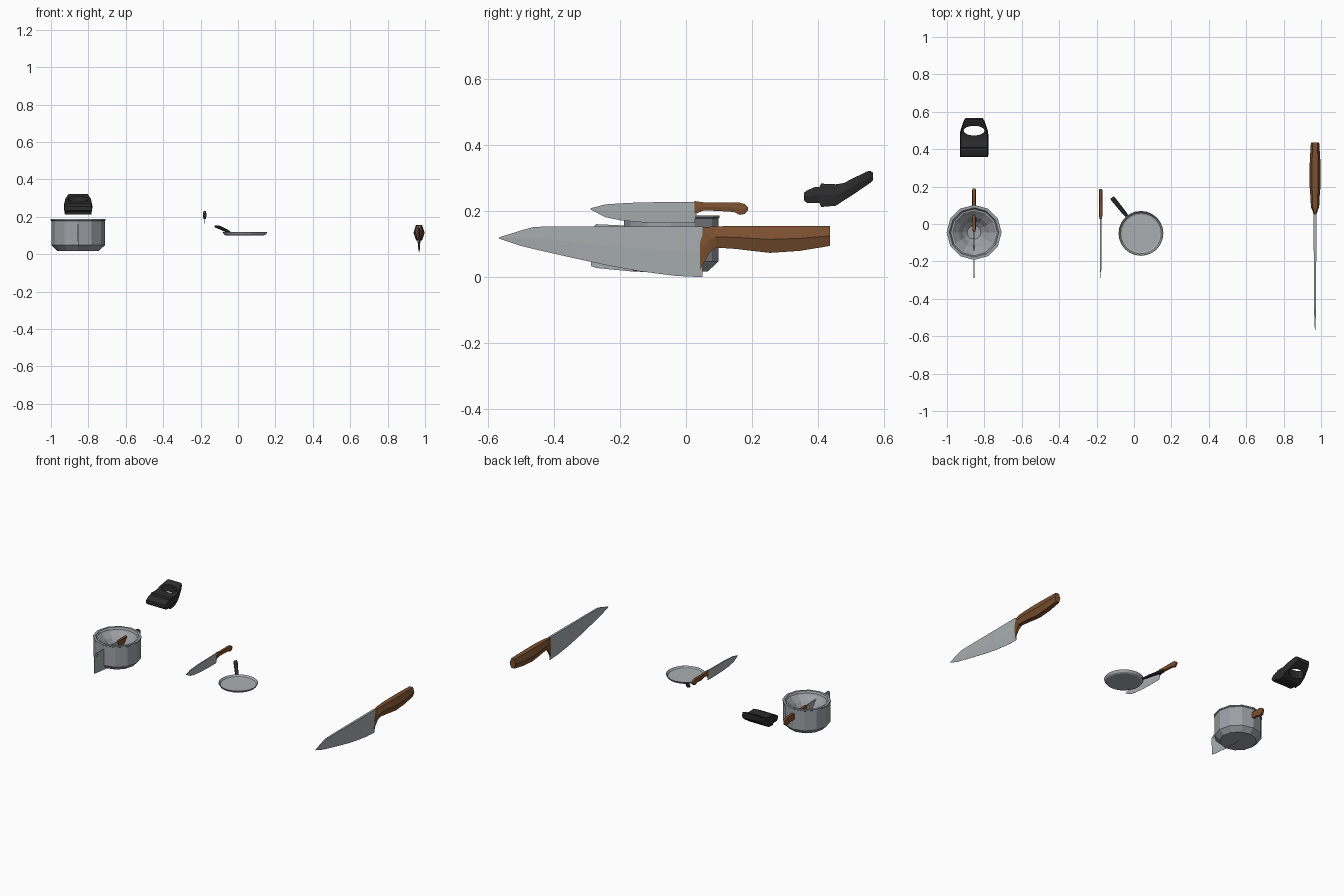
import bpy, bmesh, math
from mathutils import Matrix, Vector


def material(name, rgb):
    m = bpy.data.materials.new(name)
    m.diffuse_color = (*rgb, 1)
    return m


STEEL = material("blade_steel", (0.40, 0.43, 0.44))
POT = material("pot_metal", (0.34, 0.35, 0.38))
WOOD = material("brown_wood", (0.20, 0.08, 0.03))
DARK = material("black_plastic", (0.025, 0.025, 0.025))


def finish(bm, name, mat):
    bmesh.ops.recalc_face_normals(bm, faces=bm.faces)
    me = bpy.data.meshes.new(name)
    bm.to_mesh(me)
    bm.free()
    me.materials.append(mat)
    ob = bpy.data.objects.new(name, me)
    bpy.context.collection.objects.link(ob)
    return ob


def loft(name, mat, x, stations, top=0.55, mid=1.0, bot=0.55, mid_h=0.5):
    """Six-sided sections along y; each station is (y, z low, z high, half width)."""
    bm = bmesh.new()
    rings = []
    for y, z0, z1, w in stations:
        zm = z0 + (z1 - z0) * mid_h
        pts = [(w * top, z1), (w * mid, zm), (w * bot, z0),
               (-w * bot, z0), (-w * mid, zm), (-w * top, z1)]
        rings.append([bm.verts.new((x + px, y, pz)) for px, pz in pts])
    for a, b in zip(rings, rings[1:]):
        for i in range(6):
            j = (i + 1) % 6
            bm.faces.new((a[i], a[j], b[j], b[i]))
    bm.faces.new(rings[0])
    bm.faces.new(rings[-1])
    return finish(bm, name, mat)


def blade(name, x, stations):
    return loft(name, STEEL, x, stations, top=1, mid=0.75, bot=0.08)


def lathe(name, mat, center, profile, sides):
    """Revolve (radius, z) points; the first and last lie on the axis."""
    bm = bmesh.new()
    rings = []
    for r, z in profile:
        if r == 0:
            rings.append([bm.verts.new((center[0], center[1], z))] * sides)
        else:
            rings.append([bm.verts.new((center[0] + r * math.cos(t), center[1] + r * math.sin(t), z))
                          for t in (2 * math.pi * k / sides for k in range(sides))])
    for a, b in zip(rings, rings[1:]):
        for i in range(sides):
            j = (i + 1) % sides
            bm.faces.new(list(dict.fromkeys((a[i], a[j], b[j], b[i]))))
    return finish(bm, name, mat)


def cut_hole(ob, matrix):
    """Subtract a transformed unit cylinder."""
    bm = bmesh.new()
    bmesh.ops.create_cone(bm, cap_ends=True, segments=16, radius1=1, radius2=1, depth=1, matrix=matrix)
    cutter = finish(bm, "hole_cutter", ob.data.materials[0])
    cutter.hide_render = True
    mod = ob.modifiers.new("hole", 'BOOLEAN')
    mod.operation = 'DIFFERENCE'
    mod.solver = 'EXACT'
    mod.object = cutter
    bpy.context.view_layer.objects.active = ob
    bpy.ops.object.modifier_apply(modifier=mod.name)
    bpy.data.objects.remove(cutter)


# large chef knife
blade("large_knife_blade", 0.968, [
    (-0.567, 0.117, 0.121, 0.001), (-0.50, 0.095, 0.142, 0.004), (-0.46, 0.085, 0.153, 0.005),
    (-0.345, 0.059, 0.154, 0.006), (-0.24, 0.036, 0.154, 0.006), (-0.14, 0.018, 0.154, 0.007),
    (-0.03, 0.004, 0.154, 0.007), (0.05, 0.0, 0.154, 0.007)])
loft("large_knife_handle", WOOD, 0.968, [
    (0.043, 0.022, 0.151, 0.007), (0.055, 0.045, 0.152, 0.009), (0.072, 0.074, 0.153, 0.014),
    (0.09, 0.09, 0.154, 0.022), (0.15, 0.086, 0.156, 0.025), (0.20, 0.080, 0.156, 0.029),
    (0.255, 0.074, 0.156, 0.030), (0.345, 0.080, 0.156, 0.028), (0.437, 0.095, 0.156, 0.022)])

# small knife
blade("small_knife_blade", -0.178, [
    (-0.290, 0.206, 0.209, 0.001), (-0.245, 0.182, 0.221, 0.003), (-0.20, 0.173, 0.224, 0.003),
    (-0.14, 0.167, 0.227, 0.004), (-0.06, 0.164, 0.228, 0.004), (0.025, 0.164, 0.229, 0.004),
    (0.032, 0.19, 0.229, 0.004)])
loft("small_knife_handle", WOOD, -0.178, [
    (0.026, 0.193, 0.231, 0.005), (0.034, 0.195, 0.230, 0.008), (0.055, 0.203, 0.227, 0.009),
    (0.10, 0.201, 0.226, 0.009), (0.145, 0.198, 0.226, 0.009), (0.163, 0.189, 0.226, 0.009),
    (0.178, 0.192, 0.222, 0.009), (0.188, 0.203, 0.212, 0.007)], top=0.8, bot=0.8)

# cleaver passing through the pot
PX, PY = -0.855, -0.045
cleaver = blade("cleaver_blade", PX, [
    (-0.288, 0.034, 0.148, 0.003), (-0.272, 0.028, 0.161, 0.003), (-0.17, 0.018, 0.156, 0.003),
    (-0.08, 0.014, 0.154, 0.003), (-0.035, 0.016, 0.154, 0.003)])
cut_hole(cleaver, Matrix.Translation((PX, -0.262, 0.142)) @ Matrix.Rotation(math.pi / 2, 4, 'Y')
         @ Matrix.Diagonal((0.008, 0.008, 0.1, 1)))
loft("cleaver_handle", WOOD, PX, [
    (-0.042, 0.11, 0.155, 0.006), (-0.03, 0.115, 0.155, 0.009), (0.05, 0.117, 0.154, 0.010),
    (0.13, 0.112, 0.153, 0.010), (0.165, 0.102, 0.152, 0.010), (0.182, 0.106, 0.147, 0.010),
    (0.19, 0.118, 0.138, 0.007)], top=0.8, bot=0.8)

# twelve-sided pot with a sunken bowl
lathe("pot", POT, (PX, PY), [
    (0, 0.018), (0.112, 0.018), (0.143, 0.048), (0.143, 0.178), (0.147, 0.181), (0.147, 0.188),
    (0.132, 0.188), (0.125, 0.176), (0.116, 0.174), (0.105, 0.163), (0.082, 0.143),
    (0.060, 0.112), (0.037, 0.092), (0, 0.09)], 12)

# frying pan
lathe("frying_pan", STEEL, (0.037, -0.05), [
    (0, 0.101), (0.102, 0.101), (0.112, 0.106), (0.120, 0.119), (0.117, 0.120),
    (0.109, 0.109), (0.10, 0.106), (0, 0.106)], 24)
pan_handle = loft("frying_pan_handle", DARK, 0, [
    (0.112, 0.106, 0.113, 0.007), (0.135, 0.112, 0.121, 0.010), (0.15, 0.117, 0.129, 0.011),
    (0.20, 0.132, 0.145, 0.012), (0.235, 0.141, 0.154, 0.013), (0.246, 0.145, 0.154, 0.010)],
    top=0.8, bot=0.8)
pan_handle.data.transform(Matrix.Translation((0.037, -0.05, 0)) @ Matrix.Rotation(math.radians(39), 4, 'Z'))

# loose dark grip with an oval opening
grip = loft("loose_grip", DARK, -0.855, [
    (0.358, 0.234, 0.256, 0.074), (0.366, 0.226, 0.263, 0.076), (0.392, 0.225, 0.274, 0.076),
    (0.405, 0.225, 0.274, 0.076), (0.410, 0.213, 0.284, 0.076), (0.455, 0.217, 0.282, 0.076),
    (0.480, 0.234, 0.286, 0.076), (0.500, 0.246, 0.297, 0.073), (0.550, 0.280, 0.321, 0.056),
    (0.560, 0.287, 0.323, 0.050), (0.568, 0.294, 0.316, 0.045)], top=0.93, bot=0.93)
cut_hole(grip, Matrix.Translation((-0.855, 0.499, 0.27)) @ Matrix.Diagonal((0.056, 0.026, 0.4, 1)))
